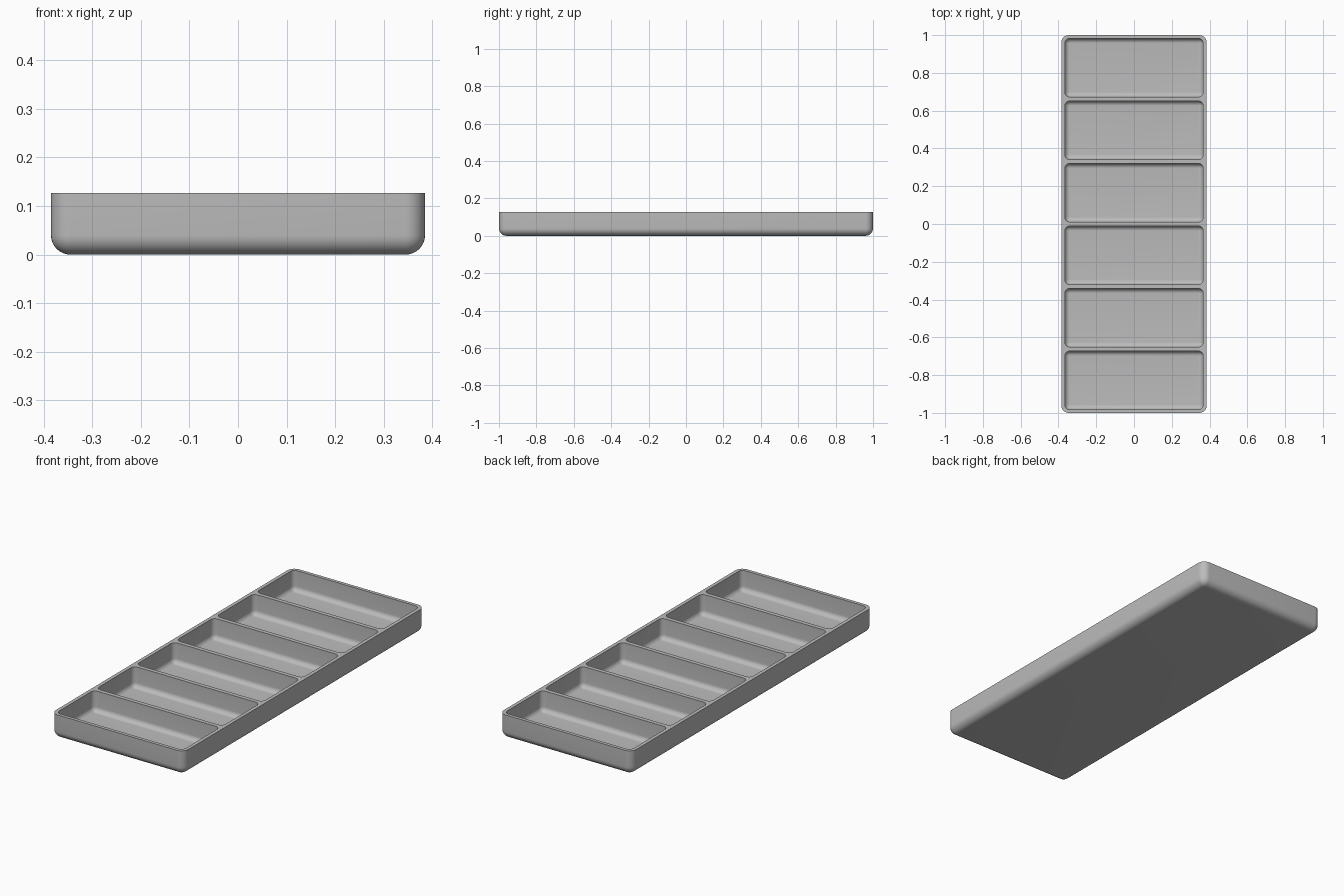
import bpy, bmesh, math

cube = bpy.data.objects.get("Cube")
if cube:
    bpy.data.objects.remove(cube)

LENGTH, WIDTH, HEIGHT = 2.0, 0.77, 0.127
FLOOR = 0.02
POCKETS, PITCH = 6, 0.331
POCKET_X, POCKET_Y = 0.732, 0.309
SEGMENTS = 8

grey = bpy.data.materials.new("plain grey")
grey.use_nodes = True
colour = (0.5, 0.5, 0.5, 1)
grey.diffuse_color = colour
grey.node_tree.nodes["Principled BSDF"].inputs["Base Color"].default_value = colour


def rounded_ring(bm, cy, half_x, half_y, core, radius, z):
    """Rounded rectangle whose corner centres stay put as the radius shrinks."""
    verts = []
    for quarter, (sx, sy) in enumerate([(1, 1), (-1, 1), (-1, -1), (1, -1)]):
        for i in range(SEGMENTS + 1):
            a = (quarter + i / SEGMENTS) * math.pi / 2
            verts.append(bm.verts.new((sx * (half_x - core) + radius * math.cos(a),
                                       cy + sy * (half_y - core) + radius * math.sin(a), z)))
    return verts


def basin(bm, cy, size_x, size_y, radius, bottom):
    """Open box with rounded corners and a filleted base; returns its rim edges."""
    rim = rounded_ring(bm, cy, size_x / 2, size_y / 2, radius, radius, HEIGHT)
    rings = [rim]
    for i in range(SEGMENTS + 1):
        a = i / SEGMENTS * math.pi / 2
        r = max(radius * math.cos(a), 0.0005)
        rings.append(rounded_ring(bm, cy, size_x / 2, size_y / 2, radius, r,
                                  bottom + radius * (1 - math.sin(a))))
    n = len(rim)
    for upper, lower in zip(rings, rings[1:]):
        for i in range(n):
            j = (i + 1) % n
            bm.faces.new((upper[i], upper[j], lower[j], lower[i]))
    bm.faces.new(rings[-1])
    return [bm.edges.get((rim[i], rim[(i + 1) % n])) for i in range(n)]


# Outer shell and row of compartments, joined by a flat rim
bm = bmesh.new()
rim_edges = basin(bm, 0, WIDTH, LENGTH, 0.04, 0)
for k in range(POCKETS):
    rim_edges += basin(bm, (k - (POCKETS - 1) / 2) * PITCH, POCKET_X, POCKET_Y, 0.025, FLOOR)
bmesh.ops.triangle_fill(bm, edges=rim_edges, use_beauty=True, normal=(0, 0, 1))
bmesh.ops.recalc_face_normals(bm, faces=bm.faces)

mesh = bpy.data.meshes.new("compartment_tray")
bm.to_mesh(mesh)
bm.free()
mesh.materials.append(grey)
tray = bpy.data.objects.new("compartment_tray", mesh)
bpy.context.collection.objects.link(tray)

# Smooth fillets, crisp rim
bpy.context.view_layer.objects.active = tray
tray.select_set(True)
bpy.ops.object.shade_smooth_by_angle(angle=math.radians(35))
